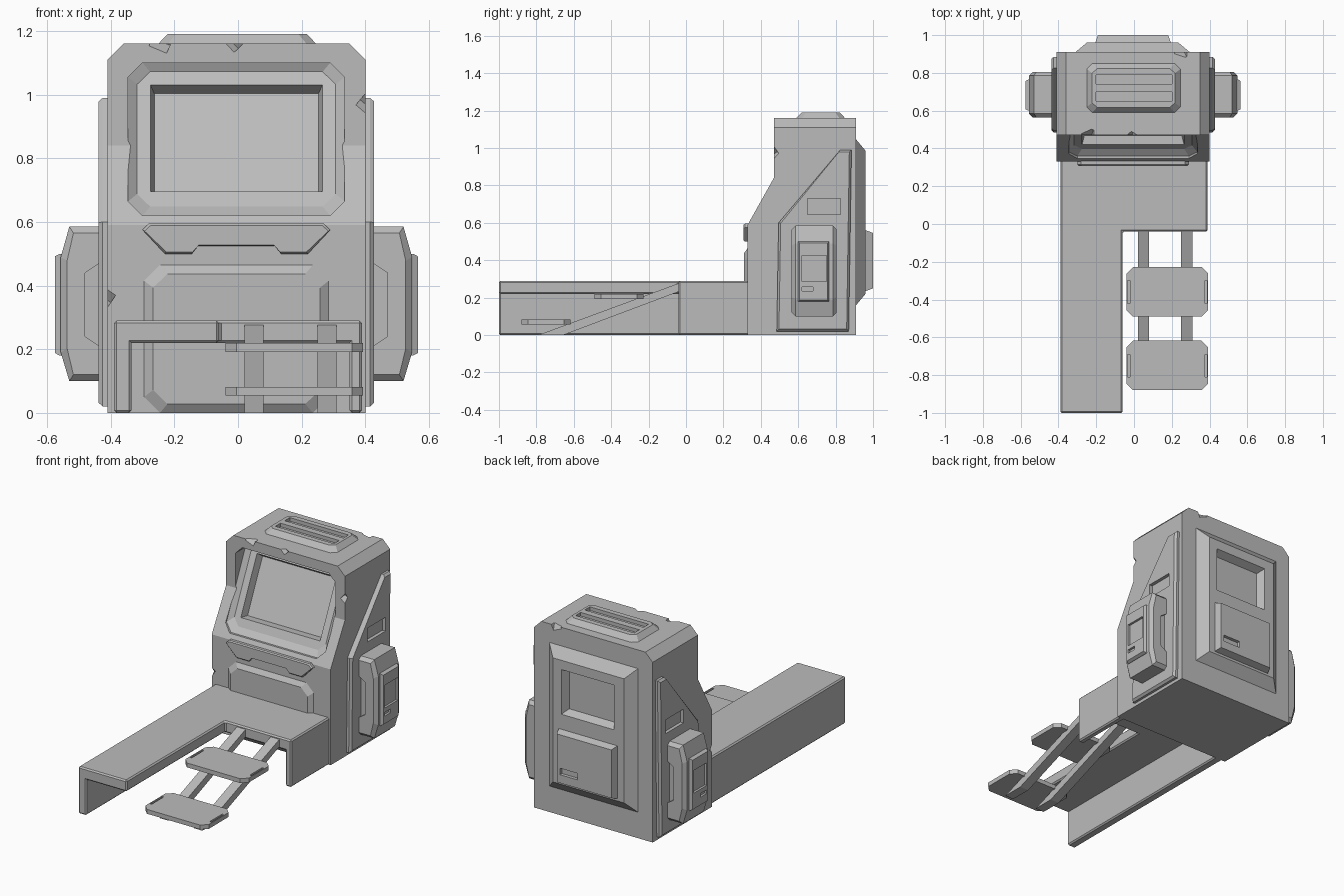
import bpy, bmesh, math
from mathutils import Matrix

if "Cube" in bpy.data.objects:
    bpy.data.objects.remove(bpy.data.objects["Cube"])

grey = bpy.data.materials.new("plain_grey")
grey.use_nodes = True
grey.diffuse_color = (0.5, 0.5, 0.5, 1)
grey.node_tree.nodes["Principled BSDF"].inputs["Base Color"].default_value = (0.5, 0.5, 0.5, 1)

CX = -0.005  # centre line of the cabinet


def finish(name, bm):
    bmesh.ops.recalc_face_normals(bm, faces=bm.faces)
    mesh = bpy.data.meshes.new(name)
    bm.to_mesh(mesh)
    bm.free()
    mesh.materials.append(grey)
    ob = bpy.data.objects.new(name, mesh)
    bpy.context.scene.collection.objects.link(ob)
    return ob


def loft(name, pts, axis, levels, skew=0.0):
    """Stack a 2D outline along an axis; each level is (distance, inset, optional drop)."""
    us, vs = [p[0] for p in pts], [p[1] for p in pts]
    cu, cv = (min(us) + max(us)) / 2, (min(vs) + max(vs)) / 2
    w, h = max(us) - min(us), max(vs) - min(vs)
    bm = bmesh.new()
    rings = []
    for d, inset, *drop in levels:
        ring = []
        for u, v in pts:
            a = cu + (u - cu) * (1 - 2 * inset / w)
            b = cv + (v - cv) * (1 - 2 * inset / h) - sum(drop)
            e = d + skew * b
            ring.append(bm.verts.new({"x": (e, a, b), "y": (a, e, b), "z": (a, b, e)}[axis]))
        rings.append(ring)
    n = len(pts)
    for r0, r1 in zip(rings, rings[1:]):
        for i in range(n):
            j = (i + 1) % n
            bm.faces.new((r0[i], r0[j], r1[j], r1[i]))
    bm.faces.new(rings[0])
    bm.faces.new(rings[-1])
    return finish(name, bm)


def octo(u0, u1, v0, v1, c):
    return [(u0 + c, v0), (u1 - c, v0), (u1, v0 + c), (u1, v1 - c),
            (u1 - c, v1), (u0 + c, v1), (u0, v1 - c), (u0, v0 + c)]


def rect(u0, u1, v0, v1):
    return [(u0, v0), (u1, v0), (u1, v1), (u0, v1)]


def box(name, x0, x1, y0, y1, z0, z1):
    return loft(name, rect(x0, x1, y0, y1), "z", [(z0, 0), (z1, 0)])


def bake(ob):
    dg = bpy.context.evaluated_depsgraph_get()
    mesh = bpy.data.meshes.new_from_object(ob.evaluated_get(dg))
    ob.modifiers.clear()
    ob.data = mesh


def cut(ob, *cutters):
    for c in cutters:
        m = ob.modifiers.new("cut", "BOOLEAN")
        m.operation, m.solver, m.object = "DIFFERENCE", "EXACT", c
        bake(ob)
        bpy.data.objects.remove(c)


def bevel(ob, width):
    m = ob.modifiers.new("bevel", "BEVEL")
    m.width, m.segments = width, 1
    bake(ob)


def nick(x, y, z, size, turn):
    """Small angled cutter for chipped edges."""
    bm = bmesh.new()
    bmesh.ops.create_cube(bm, size=size)
    rot = Matrix.Rotation(turn, 4, "Y") @ Matrix.Rotation(math.radians(40), 4, "X")
    bm.transform(Matrix.Translation((x, y, z)) @ rot)
    return finish("nick", bm)


def side(pts, s):
    return [(CX + s * u, v) for u, v in pts]


# Cabinet with sloped front and chamfered top edges
profile = [(0.33, 0), (0.91, 0), (0.91, 1.16), (0.47, 1.16), (0.47, 0.84), (0.33, 0.59)]
cabinet = loft("cabinet", profile, "x", [(CX - 0.405, 0), (CX + 0.405, 0)])
for s in (-1, 1):
    wedge = side([(0.425, 1.09), (0.335, 1.18), (0.5, 1.25)], s)
    cut(cabinet, loft("wedge", wedge, "y", [(0.2, 0), (1.1, 0)]))

# Recessed tilted screen: octagonal surround, then the sunken display
SK = 0.47
base = 0.385 - SK * 0.62
cut(cabinet,
    loft("hood", octo(-0.345, 0.335, 0.62, 1.10, 0.045), "y",
         [(base - 0.4, 0), (base - 0.025, 0), (base, 0.028)], SK),
    loft("display", rect(-0.275, 0.265, 0.695, 1.03), "y",
         [(base - 0.05, 0), (base, 0), (base + 0.05, 0.012, 0.015)], SK))

# Chips along the cabinet edges
cut(cabinet, nick(-0.015, 0.455, 1.165, 0.05, 0.8), nick(-0.24, 0.46, 1.17, 0.06, 0.4),
    nick(0.405, 0.46, 0.97, 0.05, 0.7), nick(-0.415, 0.325, 0.36, 0.04, 0.6),
    nick(0.25, 0.925, 1.165, 0.06, 0.4))

# Keyboard shelf with a stepped lower edge
shelf = [(-0.30, 0.575), (-0.28, 0.595), (0.27, 0.595), (0.29, 0.575), (0.22, 0.5), (0.135, 0.5),
         (0.115, 0.525), (-0.125, 0.525), (-0.145, 0.5), (-0.23, 0.5)]
loft("control_shelf", shelf, "y", [(0.36, 0), (0.315, 0), (0.308, 0.006)])

# Raised lower front panel
loft("lower_front_panel", octo(-0.295, 0.285, 0.0, 0.465, 0.05), "y",
     [(0.34, 0), (0.33, 0), (0.31, 0.028)])

# Roof vent with two slots
vent = loft("roof_vent", octo(-0.25, 0.245, 0.59, 0.85, 0.03), "z",
            [(1.14, 0), (1.16, 0), (1.19, 0.028)])
for y in (0.65, 0.74):
    cut(vent, box("slot", -0.2, 0.2, y, y + 0.05, 1.168, 1.3))

# Back panel with window recess, and a raised hatch with a handle slot
back = loft("back_panel", rect(-0.31, 0.295, 0.16, 1.045), "y",
            [(0.89, 0), (0.91, 0), (0.96, 0.06)])
cut(back, loft("window", rect(-0.185, 0.18, 0.65, 0.93), "y", [(1.1, 0), (0.965, 0), (0.915, 0.025)]))
hatch = loft("back_hatch", rect(-0.205, 0.195, 0.235, 0.56), "y",
             [(0.94, 0), (0.96, 0), (1.0, 0.014)])
cut(hatch, box("slot", 0.04, 0.16, 0.98, 1.1, 0.3, 0.34))

for s, word in ((-1, "right"), (1, "left")):
    def px(*ds):
        return [(CX + s * d, i) for d, i in ds]

    # Side plate following the sloped front
    plate = loft(word + "_side_plate",
                 [(0.485, 0.02), (0.495, 0.6), (0.825, 0.99), (0.885, 0.99), (0.87, 0.02)], "x",
                 px((0.39, 0), (0.42, 0), (0.433, 0.012)))
    cut(plate, loft("slot", rect(0.65, 0.825, 0.645, 0.73), "x", px((0.5, 0), (0.412, 0))))

    # Side pod, chamfered at top and bottom, notched front and back
    pod_shape = [(0.40, 0.1), (0.525, 0.1), (0.552, 0.19), (0.552, 0.49), (0.525, 0.585), (0.40, 0.585)]
    pod = loft(word + "_pod", side(pod_shape, s), "y",
               [(0.565, 0.02), (0.585, 0), (0.785, 0), (0.805, 0.02)])
    grip = side([(0.43, 0.21), (0.475, 0.24), (0.475, 0.44), (0.43, 0.47)], s)
    cut(pod, loft("grip", grip, "y", [(0.5, 0), (0.585, 0)]),
        loft("grip", grip, "y", [(0.785, 0), (0.9, 0)]))

    # Pod cover with a square recess and small slot
    cover = loft(word + "_pod_cover", rect(0.6, 0.765, 0.18, 0.5), "x",
                 px((0.53, 0), (0.555, 0), (0.57, 0.008)))
    cut(cover, loft("recess", rect(0.62, 0.75, 0.285, 0.425), "x", px((0.6, 0), (0.556, 0))),
        loft("slot", rect(0.62, 0.68, 0.235, 0.258), "x", px((0.6, 0), (0.556, 0))))

# L-shaped platform deck and its walls
deck = loft("platform_deck", [(-0.39, -1), (-0.06, -1), (-0.06, -0.04), (0.39, -0.04),
                              (0.39, 0.4), (-0.39, 0.4)], "z", [(0.22, 0), (0.29, 0)])
bevel(deck, 0.008)
bevel(box("platform_long_wall", -0.39, -0.335, -1, 0.4, 0, 0.28), 0.008)
bevel(box("platform_short_wall", 0.35, 0.39, -0.04, 0.4, 0, 0.28), 0.008)

# Sloping ladder rails and two treads with slots at the ends
for x in (0.02, 0.25):
    loft("stair_rail", [(-0.03, 0.28), (-0.03, 0.235), (-0.655, 0), (-0.79, 0.0)], "x",
         [(x, 0), (x + 0.06, 0)])
for y, z in ((-0.49, 0.192), (-0.88, 0.055)):
    tread = loft("stair_tread", octo(-0.04, 0.393, y, y + 0.262, 0.035), "z", [(z, 0), (z + 0.027, 0)])
    for x in (-0.034, 0.375):
        cut(tread, box("slot", x, x + 0.012, y + 0.07, y + 0.19, z + 0.012, z + 0.1))
